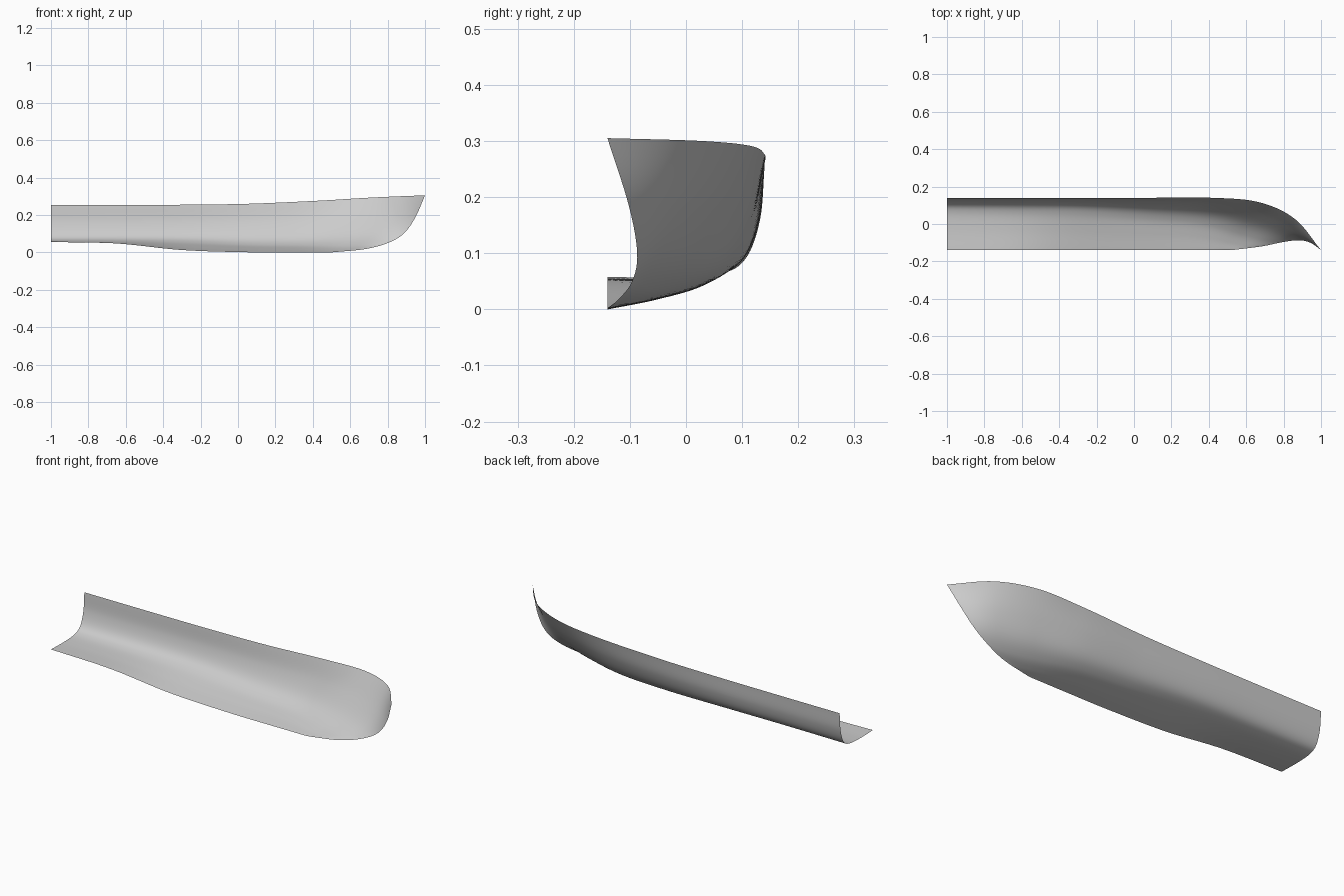
import bpy
import bmesh
from mathutils import Vector

default_cube = bpy.data.objects.get("Cube")
if default_cube:
    bpy.data.objects.remove(default_cube, do_unlink=True)

STEPS_ALONG = 12
STEPS_AROUND = 8


def station(x, outline):
    """Flat cross-section of the hull at a fixed x, from keel to sheer."""
    return [Vector((x, y, z)) for y, z in outline]


def raked(outline):
    """Forward-leaning cross-section, from keel to sheer."""
    return [Vector(point) for point in outline]


def smooth_path(points, steps):
    """Spline passing through every given point."""
    before = points[0] * 2 - points[1]
    after = points[-1] * 2 - points[-2]
    padded = [before] + list(points) + [after]
    path = []
    for a, b, c, d in zip(padded, padded[1:], padded[2:], padded[3:]):
        for step in range(steps):
            t = step / steps
            slope_b, slope_c = (c - a) / 2, (d - b) / 2
            rise = t * t * (3 - 2 * t)
            path.append(b.lerp(c, rise)
                        + slope_b * t * (1 - t) ** 2
                        - slope_c * t * t * (1 - t))
    path.append(points[-1].copy())
    return path


# Stern and middle stations, flared fore sections, then the curved stem edge
sections = [
    station(-1, [(-.14, .058), (-.03, .056), (.06, .063), (.106, .09), (.132, .16), (.14, .254)]),
    station(-.65, [(-.14, .048), (-.035, .05), (.055, .061), (.104, .091), (.131, .16), (.14, .254)]),
    station(-.3, [(-.14, .013), (-.04, .031), (.05, .055), (.101, .09), (.13, .162), (.14, .255)]),
    station(.05, [(-.14, .001), (-.05, .019), (.03, .042), (.085, .083), (.122, .162), (.14, .26)]),
    raked([(.28, -.14, 0), (.31, -.06, .016), (.34, .01, .04), (.37, .063, .085), (.39, .108, .17), (.42, .14, .276)]),
    raked([(.43, -.14, 0), (.5, -.095, .012), (.55, -.045, .037), (.6, .005, .087), (.63, .06, .175), (.67, .116, .291)]),
    raked([(.49, -.14, 0), (.61, -.12, .013), (.69, -.085, .041), (.76, -.05, .093), (.81, -.012, .18), (.86, .027, .3)]),
    raked([(.52, -.14, .002), (.68, -.12, .018), (.8, -.096, .05), (.885, -.087, .1), (.947, -.102, .185), (1, -.14, .305)]),
]

# Loft: spline around each section, then along the hull
ribs = [smooth_path(section, STEPS_AROUND) for section in sections]
strakes = [smooth_path(line, STEPS_ALONG) for line in zip(*ribs)]

bm = bmesh.new()
grid = [[bm.verts.new(point) for point in strake] for strake in strakes]
for lower, upper in zip(grid, grid[1:]):
    for i in range(len(lower) - 1):
        face = bm.faces.new((lower[i], upper[i], upper[i + 1], lower[i + 1]))
        face.smooth = True

mesh = bpy.data.meshes.new("half_hull_shell")
bm.to_mesh(mesh)
bm.free()

# Plain grey shell colour
grey = bpy.data.materials.new("hull_grey")
grey.use_nodes = True
colour = (.6, .6, .6, 1)
grey.diffuse_color = colour
grey.node_tree.nodes["Principled BSDF"].inputs["Base Color"].default_value = colour
mesh.materials.append(grey)

hull = bpy.data.objects.new("half_hull_shell", mesh)
bpy.context.collection.objects.link(hull)
